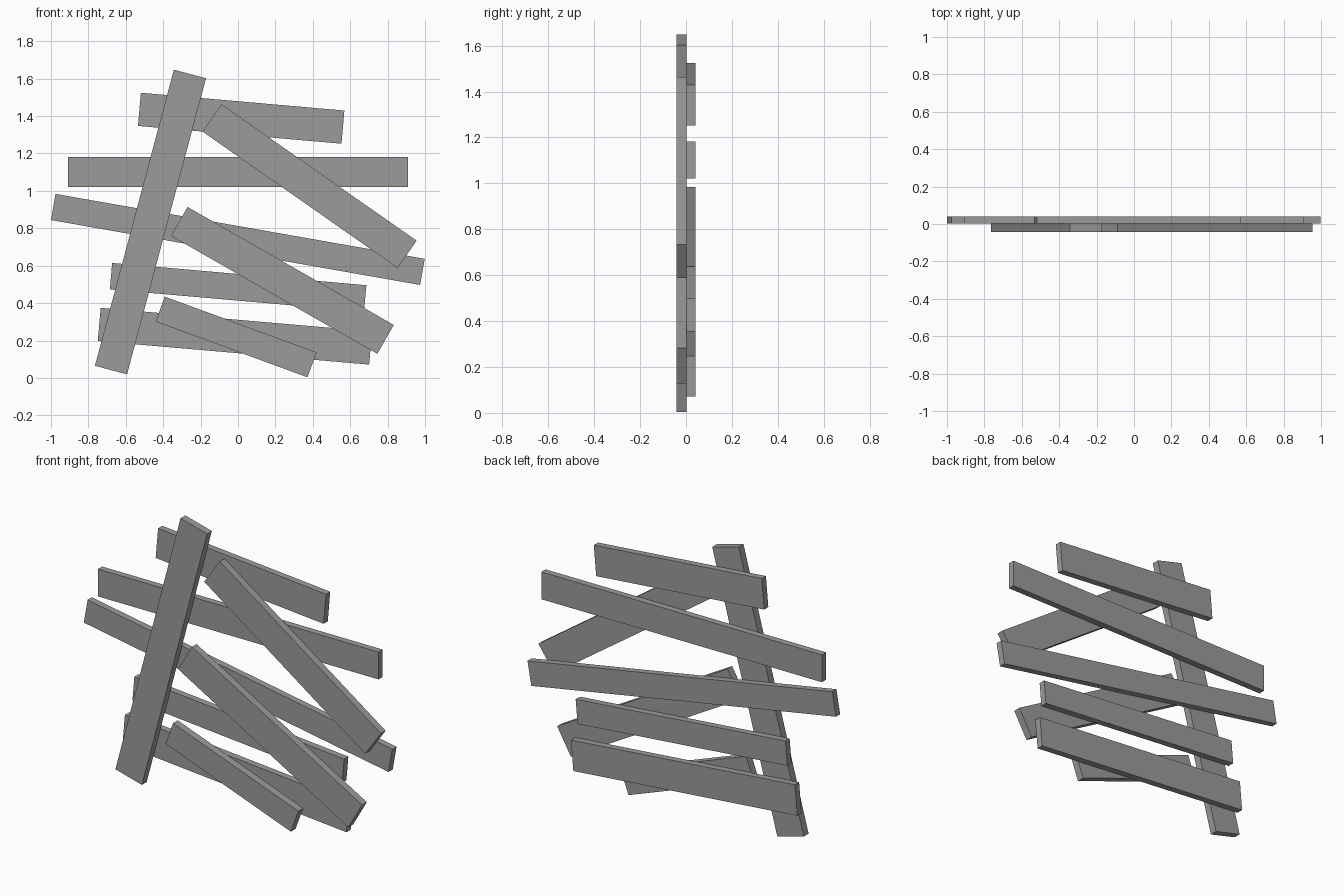
import bpy
import math
from mathutils import Matrix, Vector

cube = bpy.data.objects.get("Cube")
if cube:
    bpy.data.objects.remove(cube, do_unlink=True)

grey = bpy.data.materials.new("plain grey")
grey.use_nodes = True
colour = (0.33, 0.33, 0.33, 1)
grey.diffuse_color = colour
grey.node_tree.nodes["Principled BSDF"].inputs["Base Color"].default_value = colour

FRONT, SPLIT, BACK = -0.042, 0.002, 0.041
WIDE, NARROW = 0.178, 0.142


def plank(name, start, end, width, y0, y1):
    """Board between two end midpoints given as (x, z)."""
    a, b = Vector(start), Vector(end)
    run, mid = b - a, (a + b) / 2
    bpy.ops.mesh.primitive_cube_add(size=1)
    board = bpy.context.object
    board.name = board.data.name = name
    board.data.transform(Matrix.Diagonal((run.length, y1 - y0, width, 1)))
    board.rotation_euler.y = -math.atan2(run.y, run.x)
    board.location = (mid.x, (y0 + y1) / 2, mid.y)
    board.data.materials.append(grey)


# Back layer: nearly level boards, top to bottom
for name, start, end, width in (
    ("back_plank_top", (-0.527, 1.436), (0.561, 1.341), WIDE),
    ("back_plank_upper", (-0.909, 1.102), (0.909, 1.102), 0.16),
    ("back_plank_middle", (-0.988, 0.914), (0.986, 0.567), NARROW),
    ("back_plank_lower", (-0.679, 0.544), (0.680, 0.425), NARROW),
    ("back_plank_bottom", (-0.742, 0.286), (0.709, 0.160), WIDE),
):
    plank(name, start, end, width, SPLIT, BACK)

# Front layer: one steep upright and three slanted braces
for name, start, end, width in (
    ("front_upright", (-0.257, 1.625), (-0.679, 0.042), WIDE),
    ("front_brace_upper", (-0.139, 1.390), (0.904, 0.661), WIDE),
    ("front_brace_middle", (-0.314, 0.837), (0.789, 0.206), WIDE),
    ("front_brace_lower", (-0.416, 0.368), (0.396, 0.070), NARROW),
):
    plank(name, start, end, width, FRONT, SPLIT)
